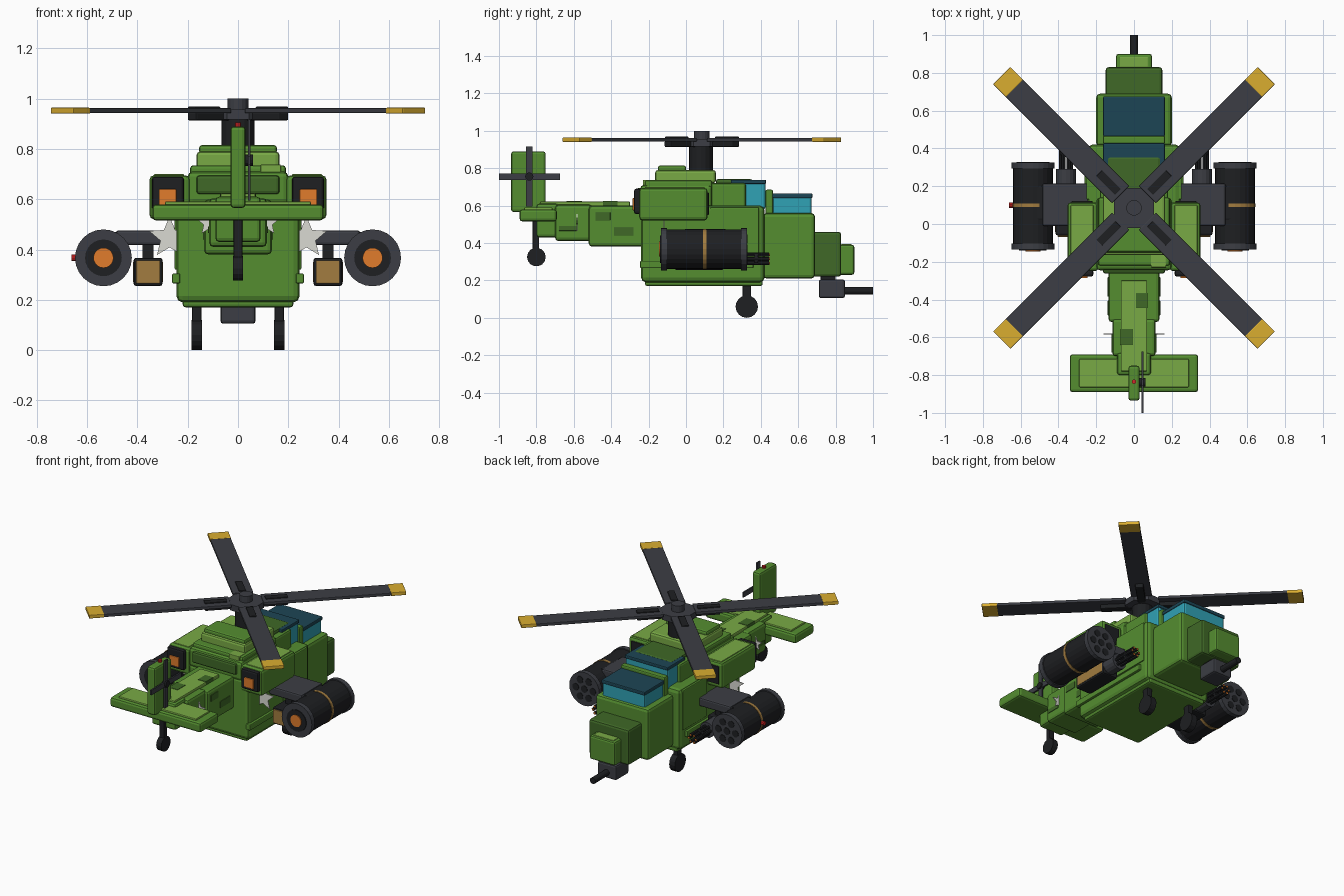
import bpy, bmesh
from math import sin, cos, pi, radians
from mathutils import Matrix, Vector

if "Cube" in bpy.data.objects:
    bpy.data.objects.remove(bpy.data.objects["Cube"])


def material(name, r, g, b):
    m = bpy.data.materials.new(name)
    m.diffuse_color = (r, g, b, 1)
    m.use_nodes = True
    m.node_tree.nodes["Principled BSDF"].inputs["Base Color"].default_value = m.diffuse_color
    return m


GREEN = material("green", 0.09, 0.27, 0.03)
LIGHT = material("light_green", 0.19, 0.40, 0.06)
DARK = material("dark_green", 0.05, 0.14, 0.02)
GREY = material("charcoal", 0.045, 0.048, 0.058)
BLACK = material("black", 0.013, 0.014, 0.016)
GLASS = material("teal_glass", 0.03, 0.36, 0.46)
GLASS_TOP = material("dark_glass", 0.012, 0.06, 0.09)
BRONZE = material("bronze", 0.36, 0.2, 0.05)
ORANGE = material("orange", 0.75, 0.2, 0.025)
YELLOW = material("yellow", 0.7, 0.42, 0.03)
RED = material("red", 0.7, 0.02, 0.02)
WHITE = material("bone_white", 0.7, 0.7, 0.65)


def finish(name, bm, mat, bevel=0.0):
    if bevel:
        bmesh.ops.bevel(bm, geom=bm.edges[:], offset=bevel, segments=2, profile=0.5, affect='EDGES')
    me = bpy.data.meshes.new(name)
    bm.to_mesh(me)
    bm.free()
    me.materials.append(mat)
    ob = bpy.data.objects.new(name, me)
    bpy.context.collection.objects.link(ob)
    return ob


def box(name, x, y, z, mat, bevel=0.012, matrix=None):
    """Bevelled box given by (min, max) ranges."""
    bm = bmesh.new()
    bmesh.ops.create_cube(bm, size=1)
    for v in bm.verts:
        v.co = Vector([(r[0] + r[1]) / 2 + c * (r[1] - r[0]) for r, c in zip((x, y, z), v.co)])
    ob = finish(name, bm, mat, bevel)
    if matrix:
        ob.data.transform(matrix)
    return ob


def mid(name, w, y, z, mat, bevel=0.012):
    """Box centred on x = 0."""
    return box(name, (-w, w), y, z, mat, bevel)


def pair(name, x, y, z, mat, bevel=0.012):
    """Left and right copies of a box."""
    box("right_" + name, x, y, z, mat, bevel)
    box("left_" + name, (-x[1], -x[0]), y, z, mat, bevel)


def cyl(name, c, r, length, axis, mat, sides=20):
    bm = bmesh.new()
    bmesh.ops.create_cone(bm, cap_ends=True, segments=sides, radius1=r, radius2=r, depth=length)
    rot = {'X': Matrix.Rotation(pi / 2, 4, 'Y'), 'Y': Matrix.Rotation(pi / 2, 4, 'X'), 'Z': Matrix()}[axis]
    bm.transform(Matrix.Translation(c) @ rot)
    return finish(name, bm, mat)


def star(name, c, r):
    """Thin five-pointed plate facing the y axis."""
    bm = bmesh.new()
    vs = []
    for i in range(10):
        a, rr = pi / 2 + i * pi / 5, r if i % 2 == 0 else r * 0.45
        vs.append(bm.verts.new((c[0] + rr * cos(a), c[1], c[2] + rr * sin(a))))
    f = bm.faces.new(vs)
    ext = bmesh.ops.extrude_face_region(bm, geom=[f])['geom']
    bmesh.ops.translate(bm, vec=(0, 0.006, 0), verts=[g for g in ext if isinstance(g, bmesh.types.BMVert)])
    bmesh.ops.recalc_face_normals(bm, faces=bm.faces[:])
    finish(name, bm, WHITE)


# Fuselage
mid("fuselage", 0.245, (-0.24, 0.42), (0.19, 0.60), GREEN, 0.025)
mid("belly_plate", 0.22, (-0.22, 0.41), (0.17, 0.21), GREEN)
mid("upper_body", 0.20, (-0.245, 0.14), (0.58, 0.71), GREEN, 0.02)
mid("rear_panel", 0.165, (-0.262, -0.22), (0.62, 0.695), DARK)
mid("upper_deck", 0.19, (-0.22, 0.14), (0.69, 0.735), GREEN)
mid("roof_block", 0.165, (-0.165, 0.16), (0.72, 0.79), LIGHT, 0.015)
mid("roof_cap", 0.155, (-0.15, 0.0), (0.78, 0.815), GREEN)
mid("cockpit_fairing", 0.18, (0.12, 0.32), (0.58, 0.72), GREEN)
mid("fairing_top", 0.14, (0.16, 0.355), (0.71, 0.742), DARK)
box("deck_patch", (0.09, 0.17), (-0.23, -0.155), (0.70, 0.738), LIGHT, 0.004)
pair("side_strip", (0.23, 0.262), (-0.245, 0.36), (0.265, 0.305), GREEN, 0.006)
pair("side_door", (0.23, 0.252), (0.13, 0.39), (0.32, 0.59), GREEN, 0.005)

# Cockpit and nose
mid("front_cockpit", 0.20, (0.41, 0.69), (0.21, 0.56), GREEN, 0.02)
mid("nose_mid", 0.15, (0.67, 0.83), (0.22, 0.46), DARK, 0.015)
mid("nose_tip", 0.095, (0.81, 0.90), (0.23, 0.39), GREEN, 0.012)
mid("nose_tip_top", 0.075, (0.83, 0.885), (0.38, 0.395), LIGHT, 0.004)
mid("front_canopy", 0.16, (0.465, 0.672), (0.54, 0.65), GLASS)
mid("front_canopy_roof", 0.163, (0.462, 0.676), (0.64, 0.665), GLASS_TOP, 0.006)
mid("rear_canopy", 0.16, (0.27, 0.425), (0.58, 0.725), GLASS)
mid("rear_canopy_roof", 0.163, (0.24, 0.428), (0.715, 0.738), GLASS_TOP, 0.006)
mid("canopy_divider", 0.165, (0.425, 0.465), (0.54, 0.685), GREEN, 0.008)
mid("chin_turret", 0.07, (0.71, 0.85), (0.105, 0.205), GREY)
mid("turret_mount", 0.05, (0.72, 0.80), (0.195, 0.24), BLACK, 0.006)
cyl("chin_gun_barrel", (0, 0.915, 0.145), 0.021, 0.17, 'Y', BLACK, 12)

# Engines with glowing exhausts
pair("engine", (0.19, 0.352), (-0.25, 0.115), (0.52, 0.695), GREEN, 0.018)
pair("engine_top", (0.215, 0.335), (-0.22, 0.10), (0.69, 0.70), LIGHT, 0.004)
pair("exhaust_frame", (0.215, 0.342), (-0.278, -0.24), (0.555, 0.69), BLACK)
pair("exhaust_glow", (0.245, 0.315), (-0.286, -0.27), (0.575, 0.64), ORANGE, 0.004)
pair("engine_intake", (0.22, 0.33), (0.11, 0.122), (0.55, 0.67), BLACK, 0.004)

# Tail boom, stabiliser and fin
mid("boom_front", 0.135, (-0.52, -0.22), (0.38, 0.60), GREEN, 0.018)
mid("boom_mid", 0.115, (-0.70, -0.50), (0.41, 0.605), GREEN, 0.018)
mid("boom_rear", 0.09, (-0.80, -0.68), (0.43, 0.61), GREEN, 0.015)
mid("boom_spine", 0.07, (-0.78, -0.30), (0.59, 0.622), LIGHT, 0.006)
mid("stabiliser", 0.34, (-0.89, -0.69), (0.515, 0.58), GREEN, 0.015)
mid("stabiliser_top", 0.29, (-0.865, -0.715), (0.57, 0.591), LIGHT, 0.005)
mid("tail_fin", 0.03, (-0.935, -0.75), (0.565, 0.89), GREEN, 0.014)
cyl("fin_light", (0, -0.835, 0.892), 0.012, 0.025, 'Z', RED, 10)
box("spine_patch_front", (0.01, 0.071), (-0.445, -0.365), (0.60, 0.625), DARK, 0.002)
box("spine_patch_rear", (-0.071, -0.005), (-0.64, -0.555), (0.60, 0.625), DARK, 0.002)
pair("boom_patch_a", (0.10, 0.139), (-0.385, -0.28), (0.44, 0.485), DARK, 0.002)
pair("boom_patch_b", (0.10, 0.139), (-0.485, -0.405), (0.52, 0.565), DARK, 0.002)
pair("boom_patch_c", (0.09, 0.119), (-0.68, -0.585), (0.465, 0.492), DARK, 0.002)

# Tail rotor
box("tail_rotor_level_blade", (0.04, 0.05), (-1.0, -0.675), (0.738, 0.772), GREY, 0)
box("tail_rotor_upright_blade", (0.04, 0.05), (-0.855, -0.822), (0.595, 0.917), GREY, 0)
cyl("tail_rotor_hub", (0.04, -0.838, 0.755), 0.022, 0.04, 'X', BLACK, 12)

# Landing gear
cyl("tail_wheel", (0, -0.80, 0.325), 0.05, 0.038, 'X', BLACK, 14)
mid("tail_strut", 0.018, (-0.82, -0.785), (0.34, 0.53), BLACK, 0.004)
for s, side in ((1, "right"), (-1, "left")):
    cyl(side + "_main_wheel", (s * 0.164, 0.325, 0.06), 0.06, 0.042, 'X', BLACK, 16)
pair("main_strut", (0.146, 0.182), (0.302, 0.348), (0.07, 0.19), BLACK, 0.005)

# Stub wings, rocket pods, guns and stars
pair("stub_wing", (0.20, 0.485), (-0.01, 0.215), (0.418, 0.476), GREY, 0.01)
pair("pod_pylon", (0.44, 0.54), (0.02, 0.20), (0.40, 0.47), BLACK, 0.008)
pair("ammo_box", (0.30, 0.415), (-0.06, 0.20), (0.255, 0.367), BLACK, 0.01)
pair("ammo_box_back", (0.31, 0.405), (-0.068, -0.05), (0.265, 0.357), BRONZE, 0.003)
pair("ammo_box_shell", (0.298, 0.417), (-0.045, 0.19), (0.27, 0.352), BRONZE, 0.003)
pair("gun_pylon", (0.335, 0.38), (0.03, 0.17), (0.35, 0.43), BLACK, 0.004)
for s, side in ((1, "right"), (-1, "left")):
    x, z = s * 0.535, 0.367
    cyl(side + "_pod", (x, 0.095, z), 0.106, 0.44, 'Y', BLACK, 24)
    for n, y in (("rear", -0.118), ("front", 0.31)):
        cyl(f"{side}_pod_{n}_rim", (x, y, z), 0.113, 0.032, 'Y', GREY, 24)
    cyl(side + "_pod_band", (x, 0.10, z), 0.109, 0.018, 'Y', BRONZE, 24)
    cyl(side + "_pod_nozzle", (x, -0.133, z), 0.073, 0.012, 'Y', BLACK, 24)
    cyl(side + "_pod_glow", (x, -0.138, z), 0.04, 0.014, 'Y', ORANGE, 20)
    for i in range(7):
        r, a = (0.064, i * pi / 3) if i < 6 else (0, 0)
        cyl(f"{side}_rocket_tube_{i}", (x + r * cos(a), 0.324, z + r * sin(a)), 0.024, 0.01, 'Y', BLACK, 12)
    # Rotary gun
    gx, gz = s * 0.36, 0.315
    cyl(side + "_gun_body", (gx, 0.24, gz), 0.052, 0.10, 'Y', GREY, 16)
    cyl(side + "_gun_collar", (gx, 0.375, gz), 0.034, 0.02, 'Y', BLACK, 12)
    for i in range(6):
        a = i * pi / 3
        bx, bz = gx + 0.026 * cos(a), gz + 0.026 * sin(a)
        cyl(f"{side}_gun_barrel_{i}", (bx, 0.36, bz), 0.0105, 0.17, 'Y', BLACK, 8)
        cyl(f"{side}_gun_muzzle_{i}", (bx, 0.445, bz), 0.007, 0.008, 'Y', ORANGE, 8)
    star(side + "_body_star", (s * 0.272, -0.12, 0.447), 0.085)
    star(side + "_boom_star", (s * 0.115, -0.585, 0.505), 0.05)
cyl("left_pod_light", (-0.65, 0.10, 0.367), 0.014, 0.022, 'X', RED, 10)

# Main rotor
cx, cy = 0, 0.085
cyl("rotor_mast", (cx, cy - 0.005, 0.85), 0.065, 0.15, 'Z', BLACK, 16)
hub = cyl("rotor_hub", (0, 0, 0.937), 0.115, 0.04, 'Z', GREY, 8)
hub.data.transform(Matrix.Translation((cx, cy, 0)) @ Matrix.Rotation(radians(22.5), 4, 'Z'))
cyl("rotor_cap", (cx, cy, 0.975), 0.041, 0.05, 'Z', GREY, 16)
for i in range(4):
    m = Matrix.Translation((cx, cy, 0)) @ Matrix.Rotation(radians(45 + 90 * i), 4, 'Z')
    box(f"blade_{i}", (0.10, 0.90), (-0.064, 0.064), (0.942, 0.962), GREY, 0.004, m)
    box(f"blade_tip_{i}", (0.895, 0.99), (-0.065, 0.065), (0.940, 0.964), YELLOW, 0.004, m)
    box(f"blade_arm_{i}", (0.07, 0.26), (-0.025, 0.025), (0.913, 0.945), BLACK, 0.006, m)
    box(f"blade_clamp_{i}", (0.12, 0.26), (-0.022, 0.022), (0.955, 0.968), BLACK, 0.003, m)
